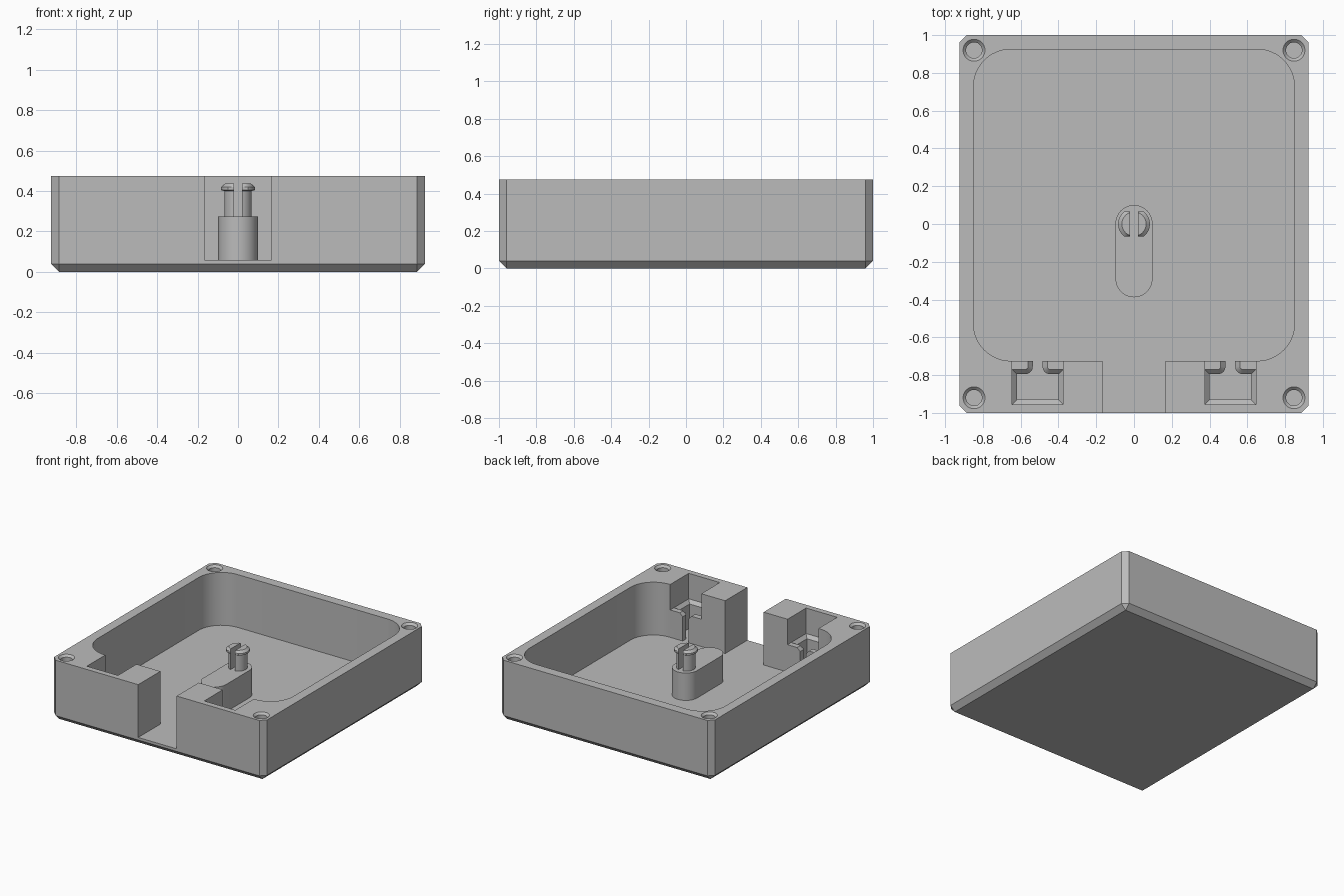
import bpy, bmesh
from math import cos, sin, pi, acos, radians

if "Cube" in bpy.data.objects:
    bpy.data.objects.remove(bpy.data.objects["Cube"])

W, D, H = 0.925, 1.0, 0.475      # half width, half depth, height
FLOOR, LEDGE = 0.06, 0.275       # cavity floor, raised level

grey = bpy.data.materials.new("plain grey")
grey.use_nodes = True
grey.diffuse_color = (0.5, 0.5, 0.5, 1)
grey.node_tree.nodes["Principled BSDF"].inputs["Base Color"].default_value = (0.5, 0.5, 0.5, 1)


def make_object(name, bm):
    bmesh.ops.recalc_face_normals(bm, faces=bm.faces)
    mesh = bpy.data.meshes.new(name)
    bm.to_mesh(mesh)
    bm.free()
    mesh.materials.append(grey)
    ob = bpy.data.objects.new(name, mesh)
    bpy.context.collection.objects.link(ob)
    return ob


def loft(name, rings):
    """Closed solid through matching outlines, given as (points, z)."""
    bm = bmesh.new()
    loops = [[bm.verts.new((x, y, z)) for x, y in pts] for pts, z in rings]
    n = len(loops[0])
    for a, b in zip(loops, loops[1:]):
        for i in range(n):
            j = (i + 1) % n
            bm.faces.new((a[i], a[j], b[j], b[i]))
    bm.faces.new(loops[0])
    bm.faces.new(loops[-1])
    return make_object(name, bm)


def arc(cx, cy, r, a0, a1, n=12):
    return [(cx + r * cos(radians(a0 + (a1 - a0) * i / n)),
             cy + r * sin(radians(a0 + (a1 - a0) * i / n))) for i in range(n + 1)]


def circle(cx, cy, r):
    return arc(cx, cy, r, 0, 360, 40)[:-1]


def rect(x0, x1, y0, y1):
    return [(x0, y0), (x1, y0), (x1, y1), (x0, y1)]


def rounded(x, y0, y1, r):
    return (arc(x - r, y1 - r, r, 0, 90) + arc(r - x, y1 - r, r, 90, 180)
            + arc(r - x, y0 + r, r, 180, 270) + arc(x - r, y0 + r, r, 270, 360))


def keyhole(cx, o):
    """Pocket with a narrow round-lipped slot to the cavity, grown by o."""
    half = [(0.026 + o, -0.7)] + arc(0.066, -0.755, 0.04 - o, 180, 270, 8)
    half += [(0.11 + o, -0.795 + o), (0.11 + o, -0.93 - o)]
    return [(cx + x, y) for x, y in half] + [(cx - x, y) for x, y in reversed(half)]


def cut(target, cutter):
    mod = target.modifiers.new("cut", 'BOOLEAN')
    mod.operation, mod.solver, mod.object = 'DIFFERENCE', 'EXACT', cutter
    bpy.context.view_layer.objects.active = target
    bpy.ops.object.modifier_apply(modifier=mod.name)
    bpy.data.objects.remove(cutter)


def smooth(ob):
    bpy.ops.object.select_all(action='DESELECT')
    ob.select_set(True)
    bpy.context.view_layer.objects.active = ob
    bpy.ops.object.shade_smooth_by_angle(angle=radians(25))


# Tray block with chamfered uprights and bottom edges
bm = bmesh.new()
bmesh.ops.create_cube(bm, size=1)
for v in bm.verts:
    v.co = (v.co.x * 2 * W, v.co.y * 2 * D, (v.co.z + 0.5) * H)
edges = [e for e in bm.edges if min(v.co.z for v in e.verts) < 0.01]
bmesh.ops.bevel(bm, geom=edges, offset=0.04, segments=1, profile=0.5, affect='EDGES')
tray = make_object("tray", bm)

# Main cavity and front opening
cut(tray, loft("cavity", [(rounded(0.85, -0.725, 0.925, 0.198), z) for z in (FLOOR, 0.6)]))
cut(tray, loft("opening", [(rect(-0.167, 0.167, -1.1, -0.7), z) for z in (FLOOR, 0.6)]))

for s in (-1, 1):
    # Stepped connector pocket with a chamfered keyhole below
    cx = s * 0.51
    cut(tray, loft("pocket", [(rect(cx - 0.135, cx + 0.135, -0.955, -0.7), z)
                              for z in (LEDGE, 0.6)]))
    cut(tray, loft("keyhole", [(keyhole(cx, o), z) for o, z in
                               ((0, FLOOR), (0, LEDGE - 0.025), (0.025, LEDGE), (0.025, 0.3))]))
    # Countersunk corner screw holes
    for t in (-1, 1):
        cut(tray, loft("hole", [(circle(s * 0.847, t * 0.92, r), z) for r, z in
                                ((0.042, 0.18), (0.042, H - 0.016), (0.058, H), (0.058, 0.6))]))
smooth(tray)

# Raised oblong post
smooth(loft("post", [(rounded(0.098, -0.388, 0.1, 0.0979), z) for z in (FLOOR - 0.02, LEDGE)]))


# Split snap pin: two D-shaped prongs with barbed heads
def prong(side, r):
    a = acos(0.02 / r)
    pts = [(r * cos(-a + 2 * a * i / 20), r * sin(-a + 2 * a * i / 20)) for i in range(21)]
    return [(side * x, max(-0.067, min(0.067, y))) for x, y in pts]


for side, label in ((-1, "right"), (1, "left")):
    smooth(loft("snap_prong_" + label, [(prong(side, r), z) for r, z in (
        (0.068, LEDGE - 0.01), (0.068, 0.4), (0.084, 0.405), (0.084, 0.42), (0.064, 0.437))]))
